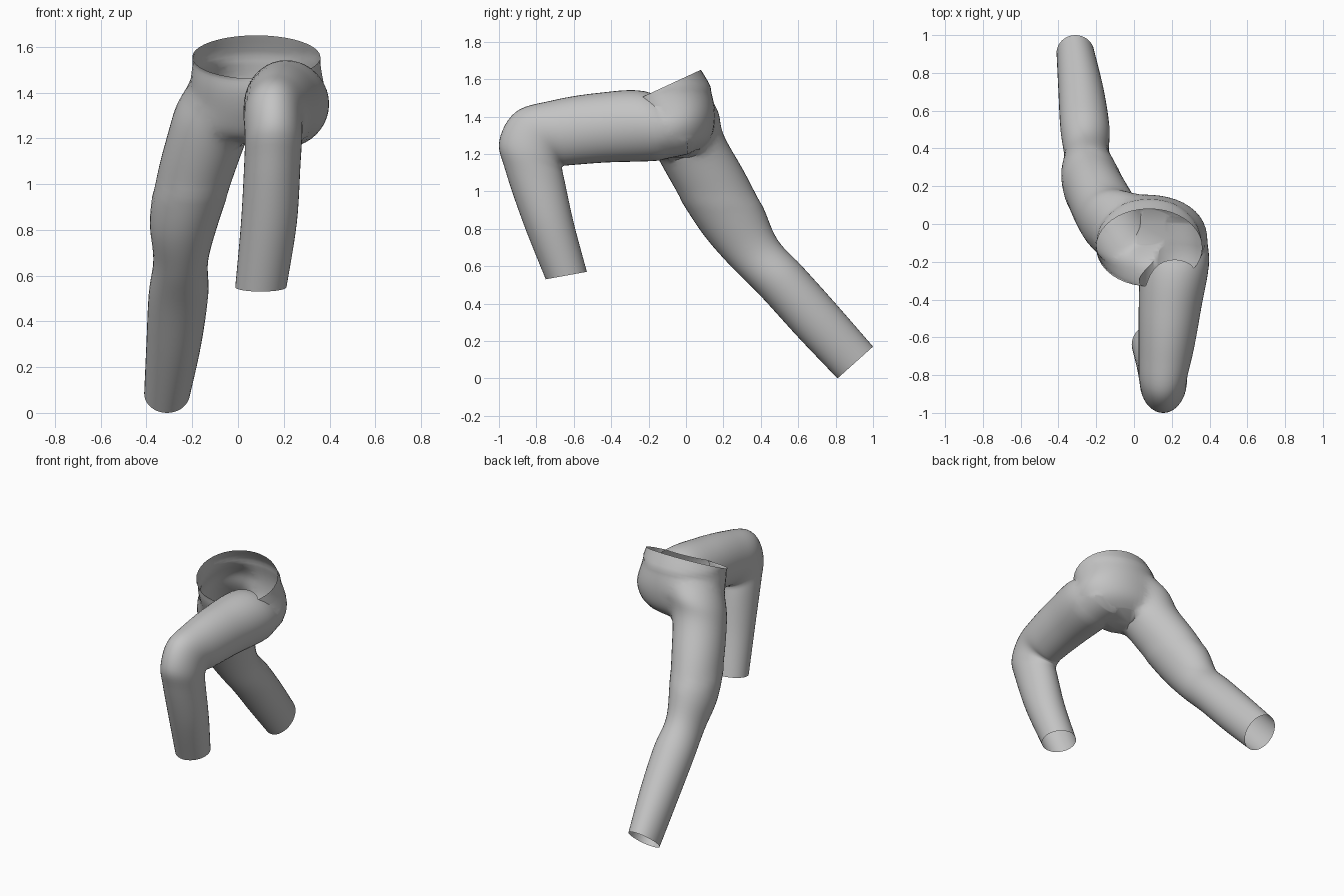
import bpy, bmesh, math
from mathutils import Vector

cube = bpy.data.objects.get("Cube")
if cube:
    bpy.data.objects.remove(cube)

cloth = bpy.data.materials.new("grey cloth")
cloth.use_nodes = True
grey = (0.55, 0.55, 0.55, 1)
cloth.diffuse_color = grey
cloth.node_tree.nodes["Principled BSDF"].inputs["Base Color"].default_value = grey

SIDES = 40
STEPS = 6


def spline(a, b, c, d, t):
    """Catmull-Rom blend of four section tuples."""
    return [q + 0.5 * t * (r - p + t * (2 * p - 5 * q + 4 * r - s + t * (3 * (q - r) + s - p)))
            for p, q, r, s in zip(a, b, c, d)]


def loft(name, sections):
    """Closed tube; section = centre x, half width, then two opposite (y, z) edge points."""
    dense = []
    last = len(sections) - 1
    for i in range(last):
        quad = [sections[min(max(i + k, 0), last)] for k in (-1, 0, 1, 2)]
        dense += [spline(*quad, s / STEPS) for s in range(STEPS)]
    dense.append(sections[-1])
    bm = bmesh.new()
    rings = []
    for x, w, y1, z1, y2, z2 in dense:
        mid = Vector((x, (y1 + y2) / 2, (z1 + z2) / 2))
        half = Vector((0, (y2 - y1) / 2, (z2 - z1) / 2))
        angles = [math.tau * k / SIDES for k in range(SIDES)]
        rings.append([bm.verts.new(mid + Vector((w * math.cos(a), 0, 0)) + half * math.sin(a))
                      for a in angles])
    for lower, upper in zip(rings, rings[1:]):
        for k in range(SIDES):
            n = (k + 1) % SIDES
            bm.faces.new((lower[k], lower[n], upper[n], upper[k]))
    bm.faces.new(rings[0])
    bm.faces.new(rings[-1])
    bmesh.ops.recalc_face_normals(bm, faces=bm.faces)
    mesh = bpy.data.meshes.new(name)
    bm.to_mesh(mesh)
    bm.free()
    mesh.materials.append(cloth)
    obj = bpy.data.objects.new(name, mesh)
    bpy.context.collection.objects.link(obj)
    return obj


# Seat, from the waist opening down to the crotch
waist = (0.08, 0.28, -0.33, 1.46, 0.08, 1.65)
trousers = loft("trousers", [
    waist,
    (0.08, 0.295, -0.32, 1.39, 0.14, 1.54),
    (0.09, 0.305, -0.27, 1.28, 0.16, 1.41),
    (0.07, 0.26, -0.2, 1.2, 0.14, 1.29),
    (0.06, 0.15, -0.1, 1.175, 0.07, 1.22),
])

# Right leg stretched backwards
back_hem = (-0.31, 0.10, 0.81, 0.0, 1.0, 0.17)
right_leg = loft("right_leg", [
    (0.0, 0.185, -0.24, 1.41, 0.1, 1.54),
    (-0.08, 0.19, -0.2, 1.27, 0.18, 1.43),
    (-0.13, 0.18, -0.13, 1.13, 0.2, 1.31),
    (-0.19, 0.17, -0.02, 0.94, 0.31, 1.12),
    (-0.235, 0.15, 0.1, 0.76, 0.41, 0.92),
    (-0.25, 0.12, 0.24, 0.6, 0.49, 0.74),
    (-0.26, 0.13, 0.4, 0.44, 0.62, 0.60),
    (-0.28, 0.12, 0.6, 0.22, 0.8, 0.40),
    back_hem,
])

# Left leg raised forwards with a bent knee
front_hem = (0.10, 0.112, -0.53, 0.57, -0.75, 0.53)
left_leg = loft("left_leg", [
    (0.2, 0.15, 0.03, 1.2, 0.0, 1.43),
    (0.215, 0.183, -0.14, 1.165, -0.22, 1.535),
    (0.19, 0.165, -0.42, 1.155, -0.48, 1.525),
    (0.17, 0.145, -0.62, 1.14, -0.72, 1.485),
    (0.155, 0.13, -0.655, 1.135, -0.91, 1.425),
    (0.155, 0.125, -0.662, 1.12, -0.998, 1.27),
    (0.15, 0.123, -0.65, 1.06, -0.965, 1.11),
    (0.135, 0.122, -0.6, 0.83, -0.87, 0.83),
    front_hem,
])

# Fuse both legs into the seat
for leg in (right_leg, left_leg):
    union = trousers.modifiers.new("join " + leg.name, "BOOLEAN")
    union.operation = "UNION"
    union.solver = "EXACT"
    union.object = leg
graph = bpy.context.evaluated_depsgraph_get()
fused = bpy.data.meshes.new_from_object(trousers.evaluated_get(graph))
trousers.modifiers.clear()
trousers.data = fused
for leg in (right_leg, left_leg):
    bpy.data.objects.remove(leg)

# Open the waist and both hems
bm = bmesh.new()
bm.from_mesh(fused)
caps = set()
for x, w, y1, z1, y2, z2 in (waist, back_hem, front_hem):
    mid = Vector((x, (y1 + y2) / 2, (z1 + z2) / 2))
    normal = Vector((0, z1 - z2, y2 - y1)).normalized()
    for f in bm.faces:
        offset = f.calc_center_median() - mid
        if abs(f.normal.dot(normal)) > 0.999 and abs(offset.dot(normal)) < 0.002 and offset.length < 0.4:
            caps.add(f)
bmesh.ops.delete(bm, geom=list(caps), context="FACES")

# Soften the joins at the hips and seat
soft = [v for v in bm.verts if v.co.y > -0.12 and 0.95 < v.co.z < 1.55 and not v.is_boundary]
soft += [v for v in bm.verts if v.co.y <= -0.12 and v.co.x < 0 and v.co.z > 1.1 and not v.is_boundary]
for _ in range(10):
    bmesh.ops.smooth_vert(bm, verts=soft, factor=0.5, use_axis_x=True, use_axis_y=True, use_axis_z=True)
bm.to_mesh(fused)
bm.free()

bpy.ops.object.select_all(action="DESELECT")
trousers.select_set(True)
bpy.context.view_layer.objects.active = trousers
bpy.ops.object.shade_smooth_by_angle(angle=math.radians(50))
